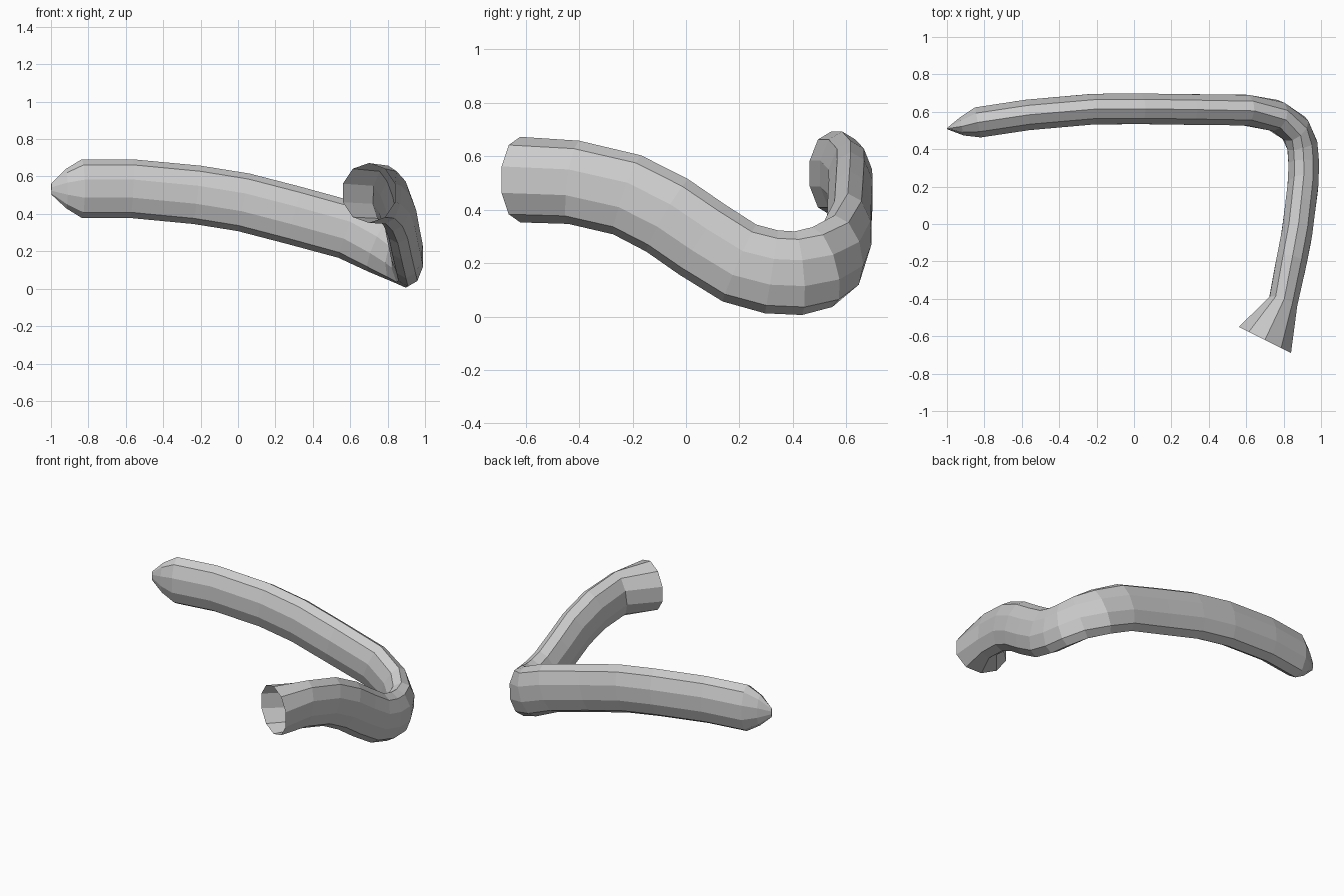
import bpy, bmesh
from math import sin, cos, pi
from mathutils import Vector

if "Cube" in bpy.data.objects:
    bpy.data.objects.remove(bpy.data.objects["Cube"])

SIDES = 10
W, H = 0.086, 0.157   # half width and half height of the flattened tube

# Path stations: x, y, z, half width, half height
stations = [
    (-0.998, 0.51, 0.533, 0.004, 0.03),
    (-0.92, 0.522, 0.535, 0.052, 0.105),
    (-0.835, 0.543, 0.535, W, H),
    (-0.57, 0.583, 0.535, W, H),
    (-0.22, 0.614, 0.502, W, H),
    (0.03, 0.616, 0.462, W, H),
    (0.30, 0.612, 0.392, W, H),
    (0.59, 0.61, 0.313, W, H),
    (0.755, 0.58, 0.235, W, H),
    (0.86, 0.51, 0.185, W, H),
    (0.90, 0.42, 0.162, W, H),
    (0.908, 0.32, 0.167, W, H),
    (0.903, 0.20, 0.20, W, H),
    (0.885, 0.06, 0.288, W, H),
    (0.868, -0.07, 0.378, W, H),
    (0.838, -0.22, 0.455, W, H),
    (0.797, -0.42, 0.502, W * 0.95, H),
    (0.70, -0.62, 0.512, 0.164, 0.16),
]


def build_tube(name, stations, end_side):
    """Sweep an upright ten-sided ellipse through the stations."""
    bm = bmesh.new()
    pts = [Vector(s[:3]) for s in stations]
    rings = []
    for i, s in enumerate(stations):
        a, b = pts[max(i - 1, 0)], pts[min(i + 1, len(pts) - 1)]
        t = ((pts[i] - a).normalized() + (b - pts[i]).normalized()).normalized()
        side = t.cross(Vector((0, 0, 1))).normalized()
        up = side.cross(t)
        if i == len(stations) - 1:      # flared mouth turns away from the path
            side, up = end_side.normalized(), Vector((0, 0, 1))
            if side.dot(t.cross(up)) < 0:
                side = -side
        ring = []
        for k in range(SIDES):
            ang = pi / 2 + 2 * pi * k / SIDES
            ring.append(bm.verts.new(pts[i] + side * cos(ang) * s[3] + up * sin(ang) * s[4]))
        rings.append(ring)
    for r0, r1 in zip(rings, rings[1:]):
        for k in range(SIDES):
            j = (k + 1) % SIDES
            bm.faces.new((r0[k], r0[j], r1[j], r1[k]))
    bm.faces.new(rings[0])              # closed tip, open mouth
    bmesh.ops.recalc_face_normals(bm, faces=bm.faces)
    me = bpy.data.meshes.new(name)
    bm.to_mesh(me)
    bm.free()
    ob = bpy.data.objects.new(name, me)
    bpy.context.collection.objects.link(ob)
    return ob


# Bent tube with pointed tip and flared open mouth
build_tube("bent_tube", stations, Vector((0.28, -0.14, 0)))
